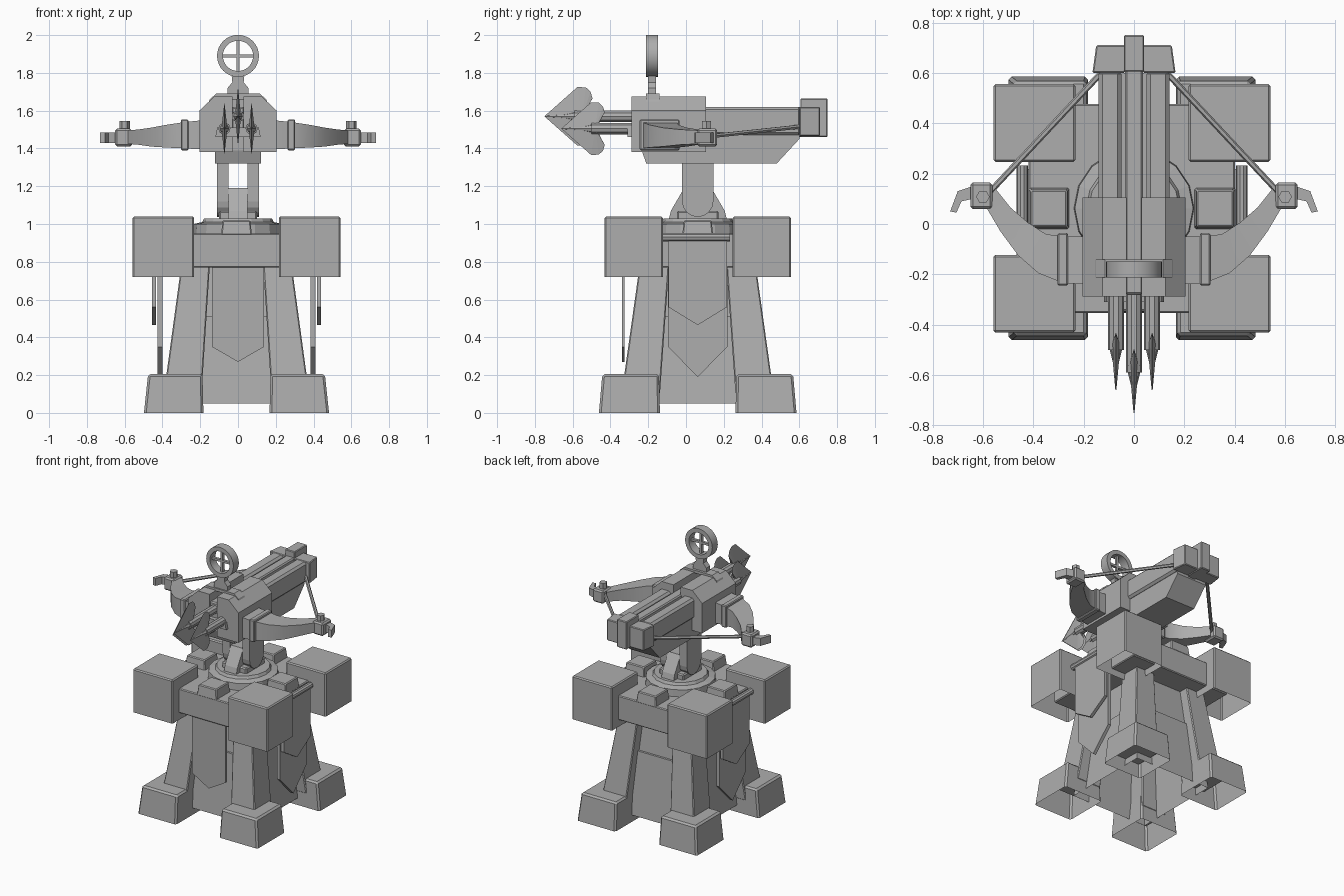
import bpy, bmesh, math
from mathutils import Vector

if "Cube" in bpy.data.objects:
    bpy.data.objects.remove(bpy.data.objects["Cube"])

stone = bpy.data.materials.new("plain_grey")
stone.use_nodes = True
GREY = (0.42, 0.42, 0.42, 1)
stone.diffuse_color = GREY
stone.node_tree.nodes["Principled BSDF"].inputs["Base Color"].default_value = GREY


def finish(name, bm, bevel=0, smooth=False):
    bmesh.ops.recalc_face_normals(bm, faces=bm.faces)
    me = bpy.data.meshes.new(name)
    bm.to_mesh(me)
    bm.free()
    me.materials.append(stone)
    ob = bpy.data.objects.new(name, me)
    bpy.context.collection.objects.link(ob)
    if bevel:
        mod = ob.modifiers.new("bevel", "BEVEL")
        mod.width = bevel
        mod.segments = 1
    if smooth:
        bpy.ops.object.select_all(action="DESELECT")
        ob.select_set(True)
        bpy.context.view_layer.objects.active = ob
        bpy.ops.object.shade_smooth_by_angle(angle=math.radians(35))
    return ob


def loft(name, rings, closed=False, open_bottom=False, bevel=0, smooth=False):
    """Skin equal-sized rings of points, capping the ends unless closed."""
    bm = bmesh.new()
    vs = [[bm.verts.new(p) for p in r] for r in rings]
    n = len(vs[0])
    pairs = list(zip(vs, vs[1:])) + ([(vs[-1], vs[0])] if closed else [])
    for a, b in pairs:
        for i in range(n):
            bm.faces.new((a[i], a[(i + 1) % n], b[(i + 1) % n], b[i]))
    if not closed:
        if not open_bottom:
            bm.faces.new(vs[0][::-1])
        bm.faces.new(vs[-1])
    return finish(name, bm, bevel, smooth)


def rect(x0, x1, y0, y1, z):
    return [(x0, y0, z), (x1, y0, z), (x1, y1, z), (x0, y1, z)]


def box(name, x0, x1, y0, y1, z0, z1, **kw):
    return loft(name, [rect(x0, x1, y0, y1, z0), rect(x0, x1, y0, y1, z1)], **kw)


def prism(name, profile, axis, a, b, **kw):
    """Extrude a 2D profile along x, y or z from a to b."""
    def put(p, d):
        return {"x": (d, *p), "y": (p[0], d, p[1]), "z": (*p, d)}[axis]
    return loft(name, [[put(p, d) for p in profile] for d in (a, b)], **kw)


def circle(cu, cv, r, n=16, start=0.0, sweep=math.tau):
    full = sweep == math.tau
    steps = n if full else n - 1
    return [(cu + r * math.cos(start + sweep * i / steps),
             cv + r * math.sin(start + sweep * i / steps)) for i in range(n)]


def rod(name, a, b, r, n=8):
    a, b = Vector(a), Vector(b)
    q = (b - a).to_track_quat("Z", "Y")
    ring = [q @ Vector((u, v, 0)) for u, v in circle(0, 0, r, n)]
    return loft(name, [[p + e for p in ring] for e in (a, b)], smooth=True)


# --- Tower ---
CX, CY = -0.008, 0.062


def trect(x, y, z):
    return rect(CX - x, CX + x, CY - y, CY + y, z)


loft("tower_lower_core", [trect(.31, .33, .05), trect(.265, .285, .51)], open_bottom=True)
loft("tower_upper_core", [trect(.25, .27, .5), trect(.22, .235, .8)])
box("platform", CX - .41, CX + .41, CY - .415, CY + .415, .77, .95, bevel=.006)

for sx, side in ((-1, "right"), (1, "left")):
    for sy, end in ((-1, "front"), (1, "back")):
        def corner(x0, x1, y0, y1, z):
            xs = sorted((CX + sx * x0, CX + sx * x1))
            ys = sorted((CY + sy * y0, CY + sy * y1))
            return rect(*xs, *ys, z)
        tag = f"_{end}_{side}"
        loft("foot" + tag, [corner(.175, .49, .2, .523, 0), corner(.18, .468, .205, .505, .205)],
             open_bottom=True, bevel=.012)
        loft("leg" + tag, [corner(.185, .385, .2, .403, .1), corner(.14, .29, .15, .305, .8)],
             bevel=.006)
        loft("corner_block" + tag, [corner(.225, .55, .185, .493, z) for z in (.72, 1.04)],
             open_bottom=True, bevel=.008)

# merlons in the middle of each platform side
for i, (dx, dy) in enumerate(((0, -1), (1, 0), (0, 1), (-1, 0))):
    mx, my = CX + dx * .33, CY + dy * .335
    loft(f"merlon_{i + 1}", [rect(mx - w, mx + w, my - w, my + w, z)
                            for w, z in ((.082, .94), (.073, 1.02))], bevel=.006)


# --- Banners ---
def pennant(w, top, low, tip, c):
    return [(c - w, top), (c - w, low), (c, tip), (c + w, low), (c + w, top)]


prism("front_banner", pennant(.138, .78, .35, .27, 0), "y", -.34, -.326)
for s, side in ((-1, "right"), (1, "left")):
    x = CX + s * .405
    prism(f"{side}_long_banner", pennant(.157, .78, .35, .19, CY), "x", x - .012, x + .012)
    x = CX + s * .436
    prism(f"{side}_short_banner", pennant(.155, .92, .56, .465, CY), "x", x - .011, x + .011)
    rod(f"{side}_banner_rod", (x, CY - .2, .93), (x, CY + .17, .93), .023, 10)

# --- Turret base ---
loft("turntable", [[(x, y, z) for x, y in circle(0, CY, r, 16)]
                   for r, z in ((.24, .93), (.235, 1.0), (.19, 1.01), (.18, 1.03))])
box("pivot_plate", -.1, .1, CY - .11, CY + .11, 1.0, 1.07, bevel=.008)
prism("pivot_block", [(-.09, 1.03), (-.08, 1.07), (-.01, 1.19), (.135, 1.19), (.205, 1.07), (.215, 1.03)],
      "x", -.05, .05)
arm_profile = circle(CY, 1.12, .083, 9, math.pi, math.pi) + [(CY + .083, 1.39), (CY - .083, 1.39)]
for s, side in ((-1, "right"), (1, "left")):
    prism(f"{side}_fork_arm", arm_profile, "x", s * .05, s * .11)

# --- Stock and rails ---
prism("stock", [(-.235, 1.39), (-.21, 1.32), (.48, 1.32), (.6, 1.45), (.6, 1.48), (-.235, 1.48)],
      "x", -.122, .122)
box("centre_rail", -.035, .035, -.28, .62, 1.46, 1.62, bevel=.008)
box("centre_end_block", -.04, .04, .605, .75, 1.46, 1.665, bevel=.005)
for s, side in ((-1, "right"), (1, "left")):
    xs = sorted((s * .05, s * .14))
    box(f"{side}_rail", *xs, .08, .61, 1.47, 1.62, bevel=.015)
    prism(f"{side}_end_block", [(s * .035, .6), (s * .165, .6), (s * .15, .71), (s * .035, .71)],
          "z", 1.465, 1.62, bevel=.005)
    # housing halves leave a slot for the centre rail
    prism(f"{side}_housing", [(s * .03, 1.38), (s * .205, 1.38), (s * .205, 1.6),
                              (s * .125, 1.675), (s * .03, 1.675)], "y", -.288, .105)
prism("bolt_cradle", [(-.12, 1.46), (.12, 1.46), (.11, 1.51), (-.11, 1.51)], "y", -.31, -.27)

# --- Sight ---
SY0, SY1, SZ = -.212, -.148, 1.89
outer, inner = circle(0, SZ, .111, 32), circle(0, SZ, .08, 32)
loft("sight_ring", [[(a[0], SY0, a[1]), (a[0], SY1, a[1]), (b[0], SY1, b[1]), (b[0], SY0, b[1])]
                    for a, b in zip(outer, inner)], closed=True, smooth=True)
box("sight_crossbar", -.085, .085, -.19, -.17, SZ - .008, SZ + .008)
box("sight_upright", -.008, .008, -.19, -.17, SZ - .085, SZ + .085)
prism("sight_stem", [(-.055, 1.67), (-.055, 1.72), (-.03, 1.75), (-.035, 1.8),
                     (.035, 1.8), (.03, 1.75), (.055, 1.72), (.055, 1.67)], "y", SY0 + .01, SY1 - .01)
prism("sight_bracket", [(-.158, 1.635), (-.15, 1.66), (-.115, 1.69), (.115, 1.69), (.15, 1.66),
                        (.158, 1.635), (.115, 1.67), (-.115, 1.67)], "y", SY0, SY1 + .008)

# --- Bolts ---
half = [(.175, .155), (.22, .153), (.245, .13), (.255, .095), (.225, .04)]
outline = [(0, 0)] + half + [(t, -h) for t, h in reversed(half)]


def bolt(name, x, z, tip, k):
    rod(name + "_shaft", (x, tip + .16, z), (x, .1, z), .032, 10)
    loft(name + "_point", [[(x + u, y, z + v) for u, v in circle(0, 0, r, 8)]
                           for r, y in ((.032, tip + .19), (.012, tip + .11), (.002, tip))])
    bm = bmesh.new()
    rim = [bm.verts.new((x, tip + t * k, z + h * k)) for t, h in outline]
    for off in (-.016, .016):
        hub = bm.verts.new((x + off, tip + .2 * k, z))
        for a, b in zip(rim, rim[1:] + rim[:1]):
            bm.faces.new((hub, a, b))
    finish(name + "_blade", bm)


bolt("centre_bolt", 0, 1.57, -.75, 1)
bolt("right_bolt", -.072, 1.505, -.66, .9)
bolt("left_bolt", .072, 1.505, -.66, .9)

# --- Bow arms: front edge, back edge, low and high z at each station ---
stations = [((.18, -.24), (.18, -.05), 1.395, 1.55), ((.28, -.235), (.28, -.05), 1.4, 1.54),
            ((.38, -.195), (.35, -.04), 1.405, 1.525), ((.46, -.125), (.42, .005), 1.41, 1.51),
            ((.53, -.03), (.49, .065), 1.42, 1.5), ((.595, .08), (.55, .14), 1.425, 1.495)]
for s, side in ((-1, "right"), (1, "left")):
    loft(f"{side}_bow_arm", [[(s * f[0], f[1], lo), (s * f[0], f[1], hi),
                              (s * b[0], b[1], hi), (s * b[0], b[1], lo)]
                             for f, b, lo, hi in stations], smooth=True)
    xs = sorted((s * .262, s * .303))
    box(f"{side}_bow_collar", *xs, -.245, -.035, 1.39, 1.553, bevel=.006)
    xs = sorted((s * .562, s * .65))
    box(f"{side}_bow_tip", *xs, .06, .165, 1.41, 1.505, bevel=.01)
    rod(f"{side}_string_pin", (s * .6, .108, 1.49), (s * .6, .108, 1.545), .027, 6)
    prism(f"{side}_bow_hook", [(s * .64, .15), (s * .7, .13), (s * .73, .05), (s * .705, .045),
                               (s * .685, .09), (s * .64, .1)], "z", 1.43, 1.485)
    rod(f"{side}_string", (s * .57, .13, 1.465), (s * .13, .6, 1.515), .012, 6)
